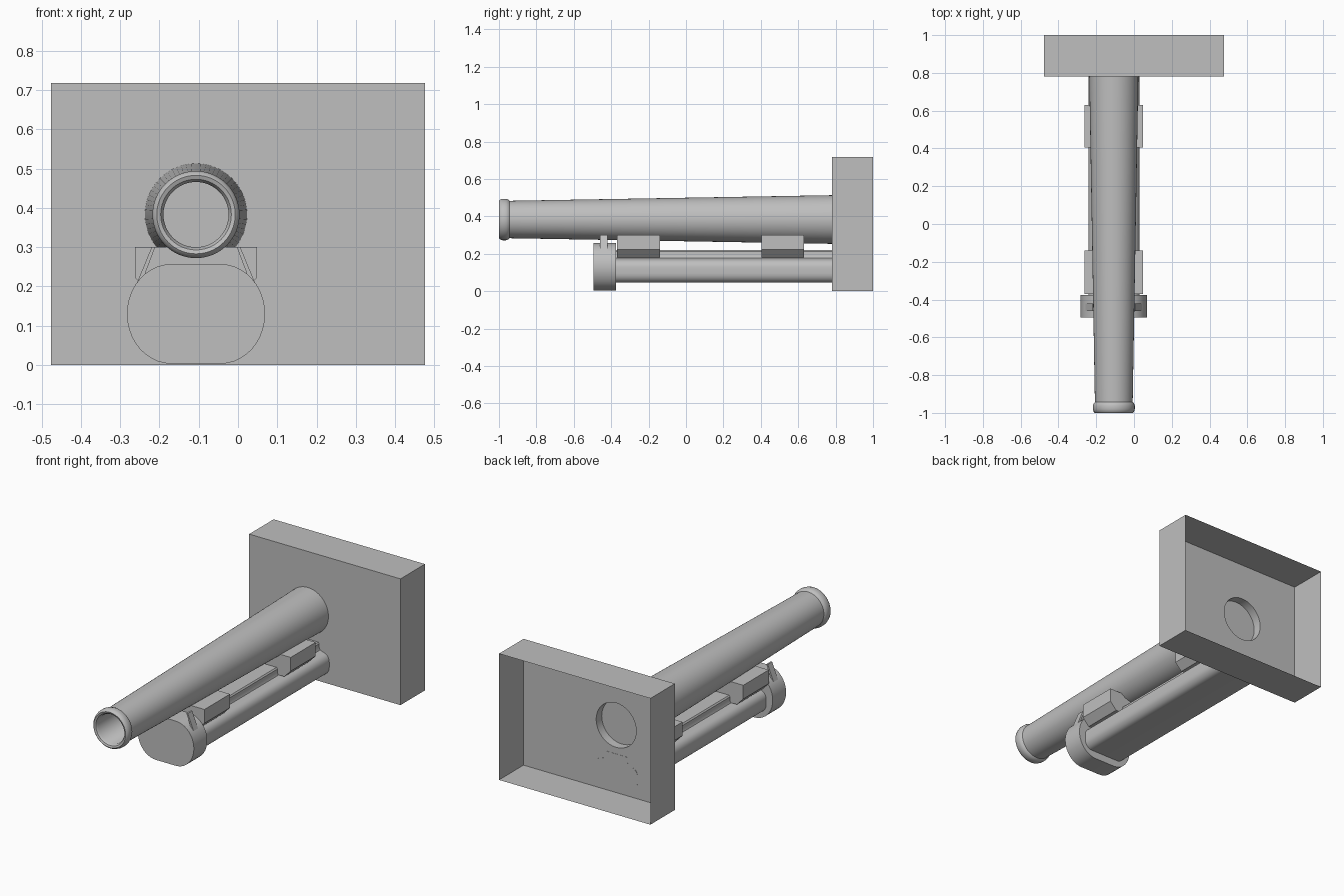
import bpy, bmesh, math
from mathutils import Vector

if "Cube" in bpy.data.objects:
    bpy.data.objects.remove(bpy.data.objects["Cube"])

CX = -0.107          # centre line of barrel and rail
BARREL_Z = 0.383

grey = bpy.data.materials.new("plain grey")
grey.diffuse_color = (0.52, 0.52, 0.52, 1)
grey.use_nodes = True
grey.node_tree.nodes["Principled BSDF"].inputs["Base Color"].default_value = grey.diffuse_color


def finish(name, bm, smooth=None):
    mesh = bpy.data.meshes.new(name)
    bm.to_mesh(mesh)
    bm.free()
    obj = bpy.data.objects.new(name, mesh)
    bpy.context.collection.objects.link(obj)
    mesh.materials.append(grey)
    if smooth:
        bpy.ops.object.select_all(action='DESELECT')
        obj.select_set(True)
        bpy.context.view_layer.objects.active = obj
        bpy.ops.object.shade_smooth_by_angle(angle=math.radians(smooth))
    return obj


def extrude(name, points, y0, y1, smooth=None):
    """Closed x-z outline extruded along y."""
    bm = bmesh.new()
    face = bm.faces.new([bm.verts.new((x, y0, z)) for x, z in points])
    out = bmesh.ops.extrude_face_region(bm, geom=[face])["geom"]
    moved = [v for v in out if isinstance(v, bmesh.types.BMVert)]
    bmesh.ops.translate(bm, verts=moved, vec=(0, y1 - y0, 0))
    bmesh.ops.recalc_face_normals(bm, faces=bm.faces)
    return finish(name, bm, smooth)


def mirrored(half):
    """Right half outline (offset from centre line), bottom to top."""
    return [(CX + x, z) for x, z in half] + [(CX - x, z) for x, z in reversed(half)]


def arc(cx, cz, rx, rz, a0, a1, n):
    angles = [math.radians(a0 + (a1 - a0) * i / n) for i in range(n + 1)]
    return [(cx + rx * math.cos(a), cz + rz * math.sin(a)) for a in angles]


# Mounting plate: thin open-backed tray with a round hole in its front wall
X, Y0, Y1, H = 0.476, 0.78, 1.0, 0.718
bm = bmesh.new()
corners = [(-X, 0), (X, 0), (X, H), (-X, H)]
front = [bm.verts.new((x, Y0, z)) for x, z in corners]
back = [bm.verts.new((x, Y1, z)) for x, z in corners]
hole = [bm.verts.new((x, Y0, z)) for x, z in arc(CX, BARREL_Z, 0.126, 0.126, 0, 360, 64)[:-1]]
edges = [bm.edges.new((loop[i], loop[(i + 1) % len(loop)]))
         for loop in (front, hole) for i in range(len(loop))]
bmesh.ops.triangle_fill(bm, edges=edges, use_beauty=True, normal=(0, -1, 0))
for i in range(4):
    j = (i + 1) % 4
    bm.faces.new((front[i], front[j], back[j], back[i]))
bmesh.ops.dissolve_limit(bm, angle_limit=0.01, verts=bm.verts, edges=bm.edges)
bmesh.ops.recalc_face_normals(bm, faces=bm.faces)
finish("mounting_plate", bm)

# Barrel: bore, rounded muzzle lip, tapered tube and shallow rear socket
profile = [(0, 0.70), (0.083, 0.70), (0.083, -0.985), (0.090, -0.996), (0.100, -1.0),
           (0.107, -0.994), (0.111, -0.98), (0.111, -0.962), (0.107, -0.95), (0.100, -0.943),
           (0.130, 0.78), (0.126, 0.78), (0.126, 0.73), (0, 0.73)]
bm = bmesh.new()
verts = [bm.verts.new((CX + r, y, BARREL_Z)) for r, y in profile]
wire = [bm.edges.new(pair) for pair in zip(verts, verts[1:])]
bmesh.ops.spin(bm, geom=verts + wire, cent=(CX, 0, BARREL_Z), axis=(0, 1, 0),
               angle=math.tau, steps=64, use_merge=False)
bmesh.ops.remove_doubles(bm, verts=bm.verts, dist=0.0001)
bmesh.ops.recalc_face_normals(bm, faces=bm.faces)
finish("barrel", bm, 35)

# Lower rail: wide rounded body with a narrower neck on top
rail = ([(0.09, 0.045)] + arc(0.09, 0.095, 0.045, 0.05, -75, 0, 5)
        + arc(0.095, 0.125, 0.04, 0.045, 0, 75, 5)
        + [(0.077, 0.178), (0.072, 0.19), (0.072, 0.212), (0.066, 0.22)])
extrude("lower_rail", mirrored(rail), -0.40, 0.781, 35)

# End cap: flat top and bottom with broad rounded sides
cap = arc(0.062, 0.13, 0.114, 0.127, -90, 90, 20)
extrude("rail_end_cap", mirrored(cap), -0.495, -0.375, 35)

# Two clamp blocks joining the rail to the barrel
block = [(0.07, 0.18), (0.115, 0.18), (0.155, 0.222), (0.155, 0.30)]
extrude("front_clamp_block", mirrored(block), -0.37, -0.14)
extrude("rear_clamp_block", mirrored(block), 0.405, 0.63)

# Leaning latch strips on both sides of the end cap
for side, name in ((1, "right_latch"), (-1, "left_latch")):
    strip = [(0.140, 0.205), (0.150, 0.21), (0.113, 0.30), (0.104, 0.30)]
    extrude(name, [(CX + side * x, z) for x, z in strip], -0.46, -0.42)
